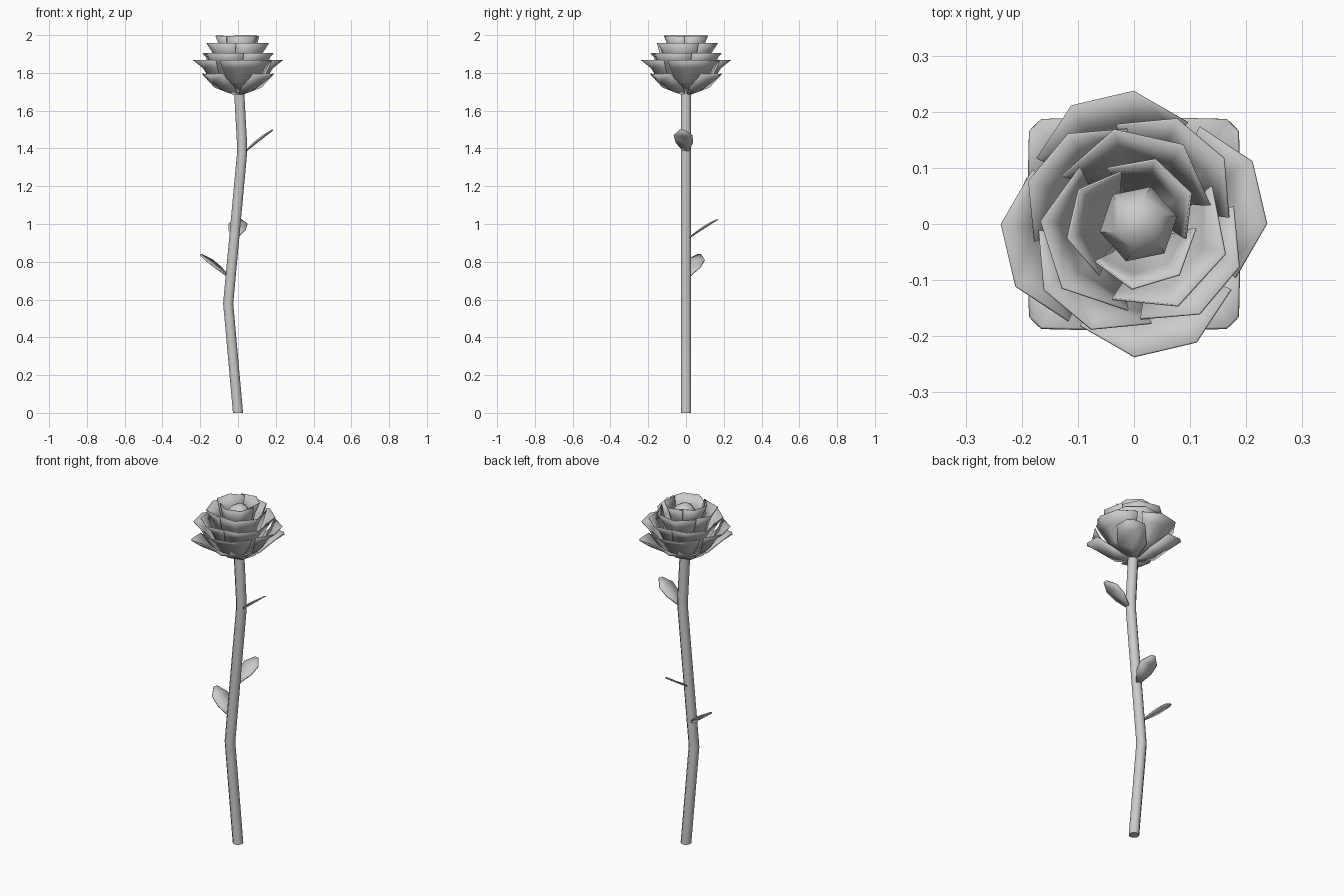
import bpy, bmesh
from math import sin, cos, pi, radians
from mathutils import Vector

if "Cube" in bpy.data.objects:
    bpy.data.objects.remove(bpy.data.objects["Cube"])


def make(name, rows, closed=False, thick=0.0):
    """Skin a grid of points (rows of equal length) into one object."""
    bm = bmesh.new()
    vs = [[bm.verts.new(p) for p in r] for r in rows]
    n = len(rows[0])
    for a, b in zip(vs, vs[1:]):
        for i in range(n if closed else n - 1):
            j = (i + 1) % n
            bm.faces.new((a[i], a[j], b[j], b[i]))
    if closed:
        bm.faces.new(vs[0][::-1])
        bm.faces.new(vs[-1])
    bmesh.ops.recalc_face_normals(bm, faces=bm.faces)
    me = bpy.data.meshes.new(name)
    bm.to_mesh(me)
    bm.free()
    ob = bpy.data.objects.new(name, me)
    bpy.context.collection.objects.link(ob)
    if thick:
        mod = ob.modifiers.new("thickness", 'SOLIDIFY')
        mod.thickness, mod.offset = thick, 0
    bpy.ops.object.select_all(action='DESELECT')
    ob.select_set(True)
    bpy.context.view_layer.objects.active = ob
    bpy.ops.object.shade_smooth_by_angle(angle=radians(50))
    return ob


# Stem: octagonal tube along a gently bent path
path = [(0, 0), (-0.052, 0.58), (0.021, 1.37), (0.021, 1.43), (0.005, 1.72)]
make("stem", [[(x + 0.029 * cos(k * pi / 4 + pi / 8),
                0.029 * sin(k * pi / 4 + pi / 8), z) for k in range(8)]
              for x, z in path], closed=True)


# Leaves: flat six-sided blades
def leaf(name, start, end):
    a, b = Vector(start), Vector(end)
    side = (b - a).cross(Vector((0, 0, 1))).normalized()
    up = side.cross(b - a).normalized()
    rows = []
    for t, w, h in ((0, 0.012, 0), (0.38, 0.046, 0.004), (0.72, 0.05, 0.004), (1, 0.012, 0)):
        c = a.lerp(b, t)
        rows.append([c + side * w * s + up * (h if s else 0) for s in (-1, 0, 1)])
    make(name, rows, thick=0.006)


leaf("upper_leaf", (0.04, 0, 1.385), (0.182, -0.022, 1.497))
leaf("middle_leaf", (-0.012, 0.02, 0.93), (0.005, 0.167, 1.024))
leaf("lower_leaf", (-0.055, 0.012, 0.725), (-0.195, 0.07, 0.838))

# Sepals: four pointed blades on the diagonals under the bloom
for k in range(4):
    ang = radians(45 + 90 * k)
    rows = []
    for r, z, w, lift in ((0.015, 1.685, 0.012, 0), (0.10, 1.705, 0.075, 0.02),
                          (0.19, 1.75, 0.075, 0.045), (0.248, 1.79, 0.014, 0.005)):
        rows.append([(r * cos(ang) - w * s * sin(ang), r * sin(ang) + w * s * cos(ang),
                      z + lift * s * s) for s in (-1, 0, 1)])
    make(f"sepal_{k + 1}", rows, thick=0.006)


# Petals: cupped sheets flaring at the rim, each tucked under its neighbour
def petal_ring(name, count, R, z0, z1, start, half, tuck):
    h = z1 - z0
    prof = [(0.08, 0, 0.9), (0.58, 0.33, 0.85), (0.78, 0.76, 0.97), (1.0, 1.0, 1.0)]
    for k in range(count):
        mid = radians(start + 360 * k / count)
        rows = []
        for i, (fr, fz, fa) in enumerate(prof):
            row = []
            for u in (-1, -0.33, 0.33, 1):
                a = mid + radians(half) * fa * u
                r = R * fr * (1 + tuck * u)
                if i == 3 and abs(u) == 1:
                    r *= 0.87
                row.append((r * cos(a), r * sin(a), z0 + h * fz))
            rows.append(row)
        make(f"{name}_{k + 1}", rows, thick=0.004)


petal_ring("outer_petal", 4, 0.237, 1.695, 1.868, 14, 42, 0.01)
petal_ring("second_petal", 4, 0.20, 1.705, 1.905, 52, 48, 0.03)
petal_ring("third_petal", 3, 0.168, 1.72, 1.958, 80, 66, 0.05)
petal_ring("inner_petal", 3, 0.118, 1.74, 1.996, 50, 66, 0.07)

# Bud: small closing cup in the heart of the bloom
make("bud", [[(0.008 + r * cos(k * pi / 3 + tw), r * sin(k * pi / 3 + tw), z) for k in range(6)]
             for r, z, tw in ((0.02, 1.76, 0), (0.06, 1.85, 0.1), (0.07, 1.93, 0.2),
                              (0.045, 1.97, 0.35), (0.015, 1.985, 0.5))], closed=True)
